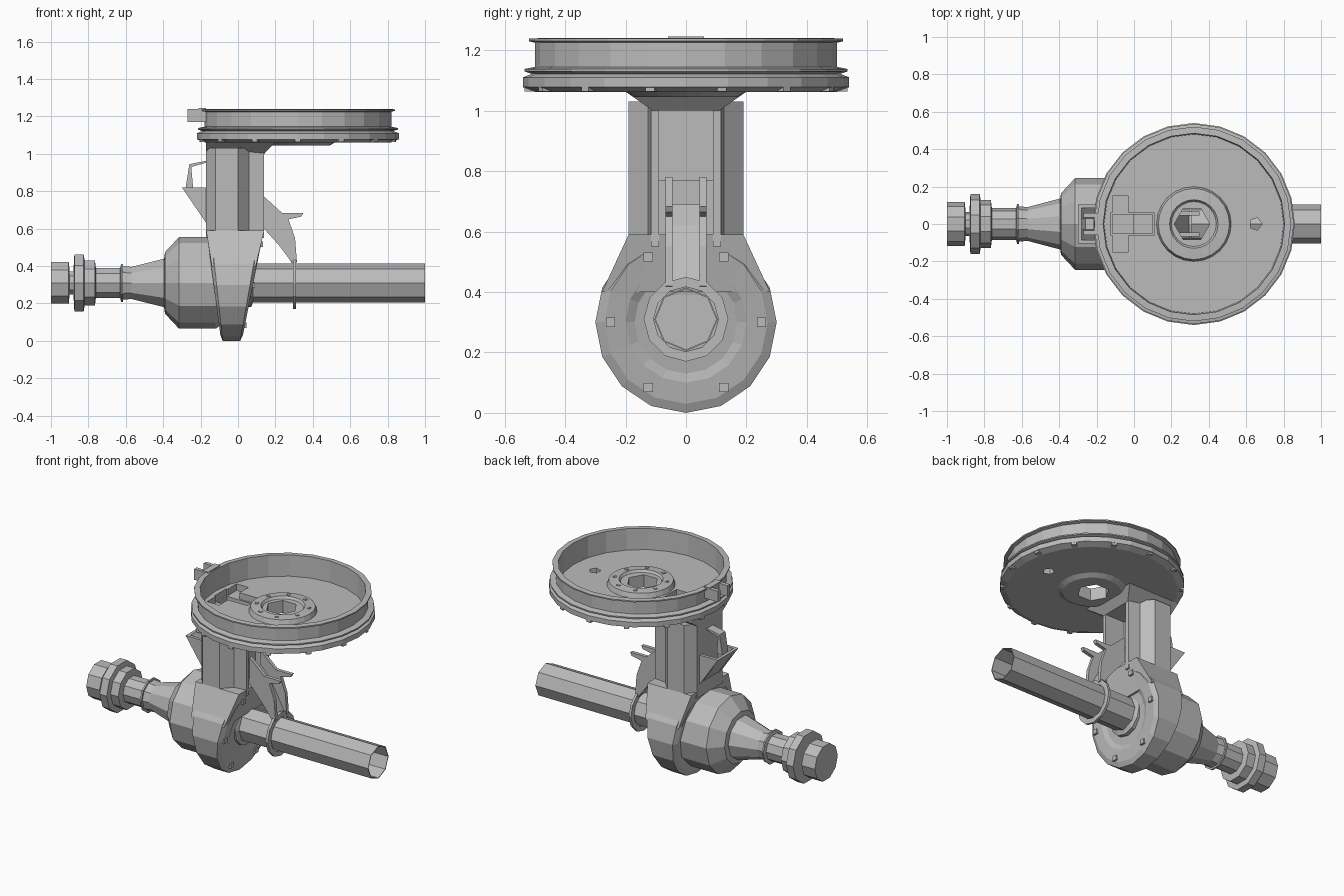
import bpy, bmesh, math
from mathutils import Vector, Matrix

if "Cube" in bpy.data.objects:
    bpy.data.objects.remove(bpy.data.objects["Cube"], do_unlink=True)

GREY = (0.5, 0.5, 0.5, 1.0)
metal = bpy.data.materials.new("plain_grey_metal")
metal.use_nodes = True
metal.diffuse_color = GREY
metal.node_tree.nodes["Principled BSDF"].inputs["Base Color"].default_value = GREY

AXLE_Z = 0.31
PAN_X = 0.32


def finish(name, bm):
    bmesh.ops.recalc_face_normals(bm, faces=bm.faces)
    me = bpy.data.meshes.new(name)
    bm.to_mesh(me)
    bm.free()
    me.materials.append(metal)
    ob = bpy.data.objects.new(name, me)
    bpy.context.collection.objects.link(ob)
    return ob


def lathe(name, profile, sides, axis="X", center=(0, 0, 0), closed=False):
    """Spin (radius, height) points round an axis; closed joins last to first."""
    bm = bmesh.new()
    rings = []
    for r, h in profile:
        ring = []
        for i in range(sides):
            a = 2 * math.pi * i / sides
            c, s = r * math.cos(a), r * math.sin(a)
            p = (h, c, s) if axis == "X" else (c, s, h)
            ring.append(bm.verts.new(Vector(p) + Vector(center)))
        rings.append(ring)
    pairs = list(zip(rings, rings[1:])) + ([(rings[-1], rings[0])] if closed else [])
    for a, b in pairs:
        for i in range(sides):
            j = (i + 1) % sides
            bm.faces.new((a[i], a[j], b[j], b[i]))
    if not closed:
        bm.faces.new(rings[0])
        bm.faces.new(rings[-1])
    return finish(name, bm)


def loft(name, low, high):
    """Join two equal point loops into a closed solid."""
    bm = bmesh.new()
    a = [bm.verts.new(p) for p in low]
    b = [bm.verts.new(p) for p in high]
    n = len(a)
    bm.faces.new(a)
    bm.faces.new(b)
    for i in range(n):
        bm.faces.new((a[i], a[(i + 1) % n], b[(i + 1) % n], b[i]))
    return finish(name, bm)


def rect(x0, x1, y, z):
    return [(x0, -y, z), (x1, -y, z), (x1, y, z), (x0, y, z)]


def block(name, x0, x1, y, z0, z1):
    return loft(name, rect(x0, x1, y, z0), rect(x0, x1, y, z1))


def plate(name, pts, y0, y1):
    """Extrude an (x, z) outline across y."""
    return loft(name, [(x, y0, z) for x, z in pts], [(x, y1, z) for x, z in pts])


def plate_pair(name, pts, y0, y1):
    plate("left_" + name, pts, y0, y1)
    plate("right_" + name, pts, -y1, -y0)


def studs(name, places, size):
    """Many small boxes as one object; places are matrices."""
    bm = bmesh.new()
    for m in places:
        bmesh.ops.create_cube(bm, size=1, matrix=m @ Matrix.Diagonal((*size, 1)))
    return finish(name, bm)


def cut(target, cutter):
    mod = target.modifiers.new("cut", "BOOLEAN")
    mod.operation = "DIFFERENCE"
    mod.solver = "EXACT"
    mod.object = cutter
    bpy.context.view_layer.objects.active = target
    bpy.ops.object.modifier_apply(modifier=mod.name)
    bpy.data.objects.remove(cutter, do_unlink=True)


# Round pan with double rim and raised hub
pan = lathe("pan", [(.05, 1.045), (.17, 1.045), (.20, 1.062), (.50, 1.062), (.54, 1.078), (.54, 1.11),
                    (.51, 1.122), (.535, 1.13), (.535, 1.138), (.50, 1.145), (.50, 1.225),
                    (.52, 1.23), (.52, 1.238), (.485, 1.24), (.48, 1.105), (.20, 1.105),
                    (.19, 1.135), (.13, 1.14), (.12, 1.125), (.05, 1.125)],
            24, "Z", (PAN_X, 0, 0), closed=True)
cut(pan, lathe("hub_cutter", [(.095, 1.0), (.095, 1.2)], 6, "Z", (PAN_X - .01, 0, 0)))
cut(pan, lathe("hole_cutter", [(.035, 1.0), (.035, 1.2)], 5, "Z", (.65, 0, 0)))
cut(pan, block("slot_cutter", -.125, .11, .06, 1.0, 1.2))
cut(pan, block("cross_slot_cutter", -.115, -.03, .15, 1.01, 1.19))


def around(r, z, n):
    return [Matrix.Translation((PAN_X, 0, z)) @ Matrix.Rotation(2 * math.pi * (i + .5) / n, 4, "Z")
            @ Matrix.Translation((r, 0, 0)) for i in range(n)]


studs("pan_rim_clips", around(.515, 1.072, 14), (.04, .03, .018))
studs("hub_bolts", around(.155, 1.138, 8), (.02, .02, .008))

# Latch on the rim
plate_pair("rim_latch_lug", [(-.27, 1.17), (-.17, 1.17), (-.17, 1.24), (-.27, 1.24)], .035, .06)
block("rim_latch_bar", -.21, -.17, .06, 1.18, 1.245)

# Channel-shaped neck, open towards the tube, with recessed cheeks
half = [(.0, .09), (.14, .09), (.14, .115), (.06, .125), (.0, .19), (-.12, .19), (-.17, .13)]
outline = half + [(x, -y) for x, y in reversed(half)]
loft("neck", [(x, y, .55) for x, y in outline], [(x, y, 1.03) for x, y in outline])
loft("neck_shoulder", rect(-.14, .095, .278, .40), rect(-.17, .14, .19, .59))
arm = loft("pan_support", rect(-.17, .14, .11, 1.0), rect(-.17, .20, .20, 1.063))
cut(arm, block("arm_cutter", -.115, .10, .05, 1.02, 1.1))
block("neck_web", -.02, .06, .10, .55, .77)

# Wedge-shaped gear housing, thinner towards the bottom
housing = lathe("gear_housing", [(.02, -1), (.27, -1), (.30, -.85), (.30, .85), (.27, 1), (.20, .97),
                                 (.17, .85), (.02, .85)], 16, "X", (0, 0, .30))
for v in housing.data.vertices:
    t = v.co.z / .6
    v.co.x = -.035 + .02 * t + v.co.x * (.055 + .10 * t)
places = []
for i in range(6):
    a = math.pi * i / 3
    y, z = .25 * math.cos(a), .30 + .25 * math.sin(a)
    places.append(Matrix.Translation((.02 + .12 * z / .6, y, z)))
studs("housing_bolts", places, (.02, .03, .03))

# Drum and stepped axle on the right side
lathe("drum", [(.20, -.05), (.245, -.12), (.245, -.315), (.165, -.39), (.10, -.40)],
      12, center=(0, 0, AXLE_Z))
lathe("stepped_axle", [(.135, -.36), (.135, -.40), (.09, -.57), (.095, -.615), (.107, -.615),
                       (.107, -.625), (.085, -.63), (.085, -.76), (.127, -.765), (.127, -.82),
                       (.16, -.825), (.16, -.875), (.065, -.88), (.065, -.90), (.117, -.905),
                       (.117, -1.0)], 10, center=(0, 0, AXLE_Z))

# Open tube on the left side
lathe("tube", [(.105, .0), (.105, 1.0), (.10, 1.0), (.10, .0)], 8, center=(0, 0, AXLE_Z), closed=True)
lathe("tube_collar", [(.13, .0), (.13, .07), (.105, .08)], 12, center=(0, 0, AXLE_Z))

# Strap from the neck to a ring around the tube
strap = [(.13, .78), (.235, .685), (.35, .685), (.34, .665), (.27, .65), (.305, .55), (.315, .42),
         (.295, .41), (.22, .51), (.13, .61)]
plate_pair("strap_cheek", strap, .045, .068)
plate("strap_web", [(.13, .69), (.20, .62), (.305, .42), (.285, .42), (.20, .56), (.13, .63)], -.05, .05)
lathe("tube_ring", [(.107, .295), (.14, .295), (.14, .31), (.107, .31)], 12,
      center=(0, 0, AXLE_Z), closed=True)

# Gusset and hooked finger behind the neck
plate_pair("gusset", [(-.30, .82), (-.15, .82), (-.15, .61), (-.17, .63)], .085, .105)
plate("gusset_floor", [(-.30, .82), (-.28, .82), (-.15, .64), (-.15, .61)], -.09, .09)
plate("hook_finger", [(-.28, .82), (-.24, .82), (-.25, .93), (-.16, .955), (-.16, .965), (-.26, .945)],
      -.03, .03)
